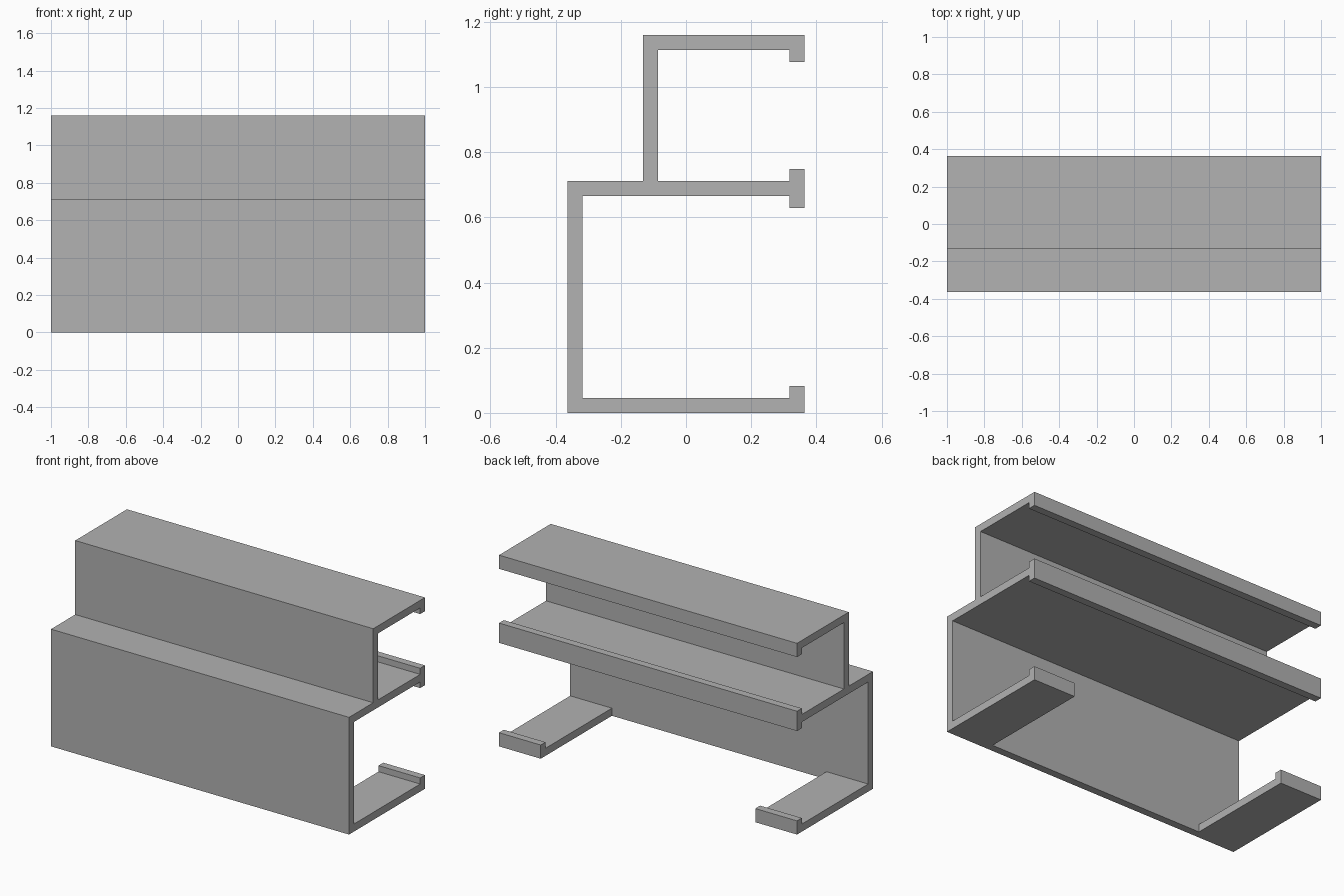
import bpy
import bmesh

cube = bpy.data.objects.get("Cube")
if cube:
    bpy.data.objects.remove(cube, do_unlink=True)

HALF_LENGTH = 1.0
BACK = 0.364          # rear edge of the flanges; the front wall is at -BACK
T = 0.046             # sheet thickness
STEP = -0.132         # front face of the upper wall
TOP, MID = 1.16, 0.711
LIP = 0.037           # how far each lip stands off its flange
FOOT = 0.28           # length of each bottom foot

grey = bpy.data.materials.new("aluminium grey")
colour = (0.445, 0.445, 0.445, 1)
grey.diffuse_color = colour
grey.use_nodes = True
grey.node_tree.nodes["Principled BSDF"].inputs["Base Color"].default_value = colour


def extrude_x(name, outline, half):
    """Extrude a (y, z) outline along x, centred on the origin."""
    bm = bmesh.new()
    face = bm.faces.new([bm.verts.new((-half, y, z)) for y, z in outline])
    result = bmesh.ops.extrude_face_region(bm, geom=[face])
    moved = [v for v in result["geom"] if isinstance(v, bmesh.types.BMVert)]
    bmesh.ops.translate(bm, verts=moved, vec=(2 * half, 0, 0))
    bmesh.ops.recalc_face_normals(bm, faces=bm.faces)
    mesh = bpy.data.meshes.new(name)
    bm.to_mesh(mesh)
    bm.free()
    mesh.materials.append(grey)
    obj = bpy.data.objects.new(name, mesh)
    bpy.context.collection.objects.link(obj)
    return obj


inner = BACK - T      # inner face of the lips, mirrored for the front wall
outline = [
    # bottom flange with upturned lip
    (-BACK, 0), (BACK, 0), (BACK, T + LIP), (inner, T + LIP), (inner, T), (-inner, T),
    # middle flange with lips above and below
    (-inner, MID - T), (inner, MID - T), (inner, MID - T - LIP),
    (BACK, MID - T - LIP), (BACK, MID + LIP), (inner, MID + LIP), (inner, MID),
    # upper wall and top flange with downturned lip
    (STEP + T, MID), (STEP + T, TOP - T), (inner, TOP - T),
    (inner, TOP - T - LIP), (BACK, TOP - T - LIP), (BACK, TOP), (STEP, TOP),
    # step down to the front wall
    (STEP, MID), (-BACK, MID),
]
rail = extrude_x("stepped_rail", outline, HALF_LENGTH)

# Cut away the middle of the bottom flange, leaving a foot at each end
cutter = extrude_x("foot_gap_cutter",
                   [(-inner, -0.1), (0.5, -0.1), (0.5, 0.3), (-inner, 0.3)],
                   HALF_LENGTH - FOOT)
cutter.hide_render = True
gap = rail.modifiers.new("foot gap", "BOOLEAN")
gap.operation = "DIFFERENCE"
gap.solver = "EXACT"
gap.object = cutter
bpy.context.view_layer.objects.active = rail
bpy.ops.object.modifier_apply(modifier=gap.name)
bpy.data.objects.remove(cutter, do_unlink=True)
